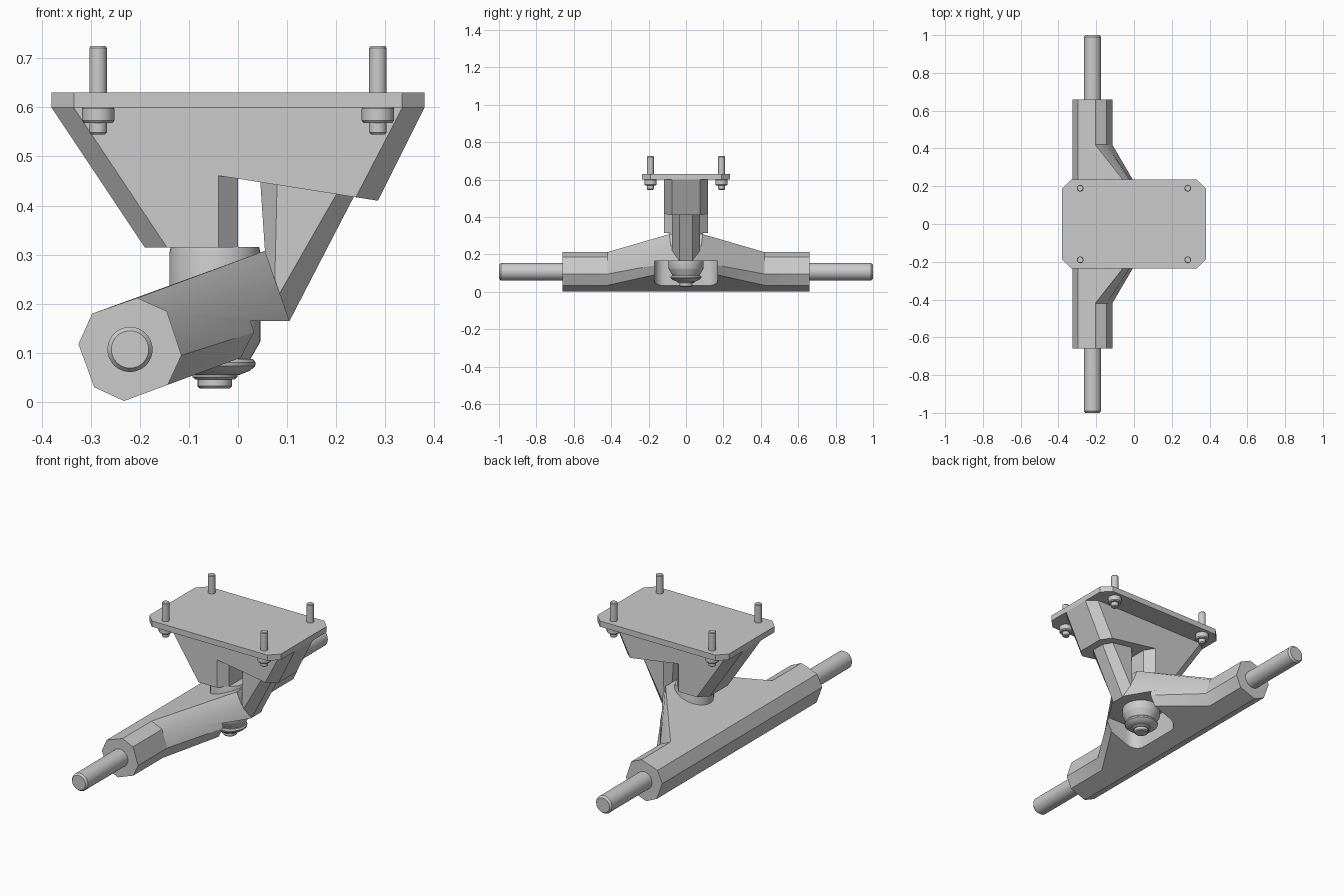
import bpy, bmesh, math
from mathutils import Vector, Matrix

if "Cube" in bpy.data.objects:
    bpy.data.objects.remove(bpy.data.objects["Cube"])

def finish(name, bm, angle=30):
    bmesh.ops.recalc_face_normals(bm, faces=bm.faces[:])
    me = bpy.data.meshes.new(name)
    bm.to_mesh(me)
    bm.free()
    ob = bpy.data.objects.new(name, me)
    bpy.context.collection.objects.link(ob)
    smooth(ob, angle)
    return ob

def smooth(ob, angle):
    bpy.ops.object.select_all(action='DESELECT')
    ob.select_set(True)
    bpy.context.view_layer.objects.active = ob
    bpy.ops.object.shade_smooth_by_angle(angle=math.radians(angle))

def loft(name, sections, angle=25):
    """Skin a list of matching closed sections and cap both ends."""
    bm = bmesh.new()
    rings = [[bm.verts.new(p) for p in s] for s in sections]
    n = len(rings[0])
    for a, b in zip(rings, rings[1:]):
        for i in range(n):
            j = (i + 1) % n
            bm.faces.new((a[i], a[j], b[j], b[i]))
    bm.faces.new(rings[0])
    bm.faces.new(rings[-1])
    return finish(name, bm, angle)

def turned(name, profile, loc, segs=32, rot=None):
    """Closed solid of revolution from (radius, height) pairs."""
    ring = lambda r, z: [Vector((r * math.cos(k * math.tau / segs),
                                 r * math.sin(k * math.tau / segs), z)) for k in range(segs)]
    m = Matrix.Translation(loc) @ (rot or Matrix())
    return loft(name, [[m @ v for v in ring(r, z)] for r, z in profile], 35)

def chamfered_rect(hx, hy, c, z):
    return [(x, y, z) for x, y in ((-hx + c, -hy), (hx - c, -hy), (hx, -hy + c), (hx, hy - c),
                                   (hx - c, hy), (-hx + c, hy), (-hx, hy - c), (-hx, -hy + c))]

# Mounting plate
loft("base_plate", [chamfered_rect(.38, .235, .046, z) for z in (.60, .63)])

# Riser under the plate, with its long corners chamfered
inner = [(-.38, .60), (-.19, .315), (0, .315), (0, .455), (.285, .41), (.38, .60)]
outer = [(-.335, .60), (-.145, .315), (-.04, .315), (-.04, .461), (.24, .417), (.335, .60)]
loft("riser", [[(x, y, z) for x, z in p] for y, p in
               ((-.118, outer), (-.075, inner), (.075, inner), (.118, outer))])

# Mounting bolts and nuts
for x in (-.285, .285):
    for y in (-.19, .19):
        turned("mounting_bolt", [(.014, .545), (.018, .549), (.018, .721), (.015, .725)], (x, y, 0), 20)
        turned("mounting_nut", [(.020, .568), (.029, .568), (.033, .573), (.033, .598), (.030, .601)],
               (x, y, 0), 24)

# Hanger: octagonal ends swelling forward into a central yoke
octo = [(-.325, .118), (-.297, .18), (-.205, .212), (-.145, .185),
        (-.115, .095), (-.143, .035), (-.232, .002), (-.293, .03)]
mid = octo[:2] + [(.055, .308), (.08, .235), (.105, .165), (.07, .114)] + octo[6:]
mid_y = [.06, .06, .09, .08, .045, .06, .06, .06]
sections = []
for s in (-1, 1):
    half = [[(x, s * y, z) for x, z in octo] for y in (.66, .42)]
    half.append([(x, s * y, z) for (x, z), y in zip(mid, mid_y)])
    sections += half if s < 0 else half[::-1]
hanger = loft("hanger", sections)

# Rounded pocket cut around the lower bushing
rounded = []
for sx, sy, a0 in ((1, 1, 0), (-1, 1, 90), (-1, -1, 180), (1, -1, 270)):
    for k in range(7):
        a = math.radians(a0 + k * 15)
        rounded.append((.075 + sx * .165 + .06 * math.cos(a), sy * .108 + .06 * math.sin(a)))
cutter = loft("pocket_cutter", [[(x, y, z) for x, y in rounded] for z in (-.1, .165)])
mod = hanger.modifiers.new("pocket", 'BOOLEAN')
mod.operation = 'DIFFERENCE'
mod.solver = 'EXACT'
mod.object = cutter
bpy.context.view_layer.objects.active = hanger
bpy.ops.object.modifier_apply(modifier="pocket")
bpy.data.objects.remove(cutter, do_unlink=True)
smooth(hanger, 25)

# Pivot arm from the yoke up into the riser
def arm_section(p, q, c):
    p, q = Vector((p[0], 0, p[1])), Vector((q[0], 0, q[1]))
    steps = ((0, -.036), (c, -.075), (1 - c, -.075), (1, -.036),
             (1, .036), (1 - c, .075), (c, .075), (0, .036))
    return [p.lerp(q, t) + Vector((0, y, 0)) for t, y in steps]

loft("pivot_arm", [arm_section((.055, .306), (.105, .165), .4),
                   arm_section((.045, .455), (.238, .422), .18)])

# Axle ends
for s in (-1, 1):
    turned("axle", [(.046, .60), (.046, .99), (.038, 1.0)], (-.22, 0, .107), 32,
           Matrix.Rotation(-s * math.pi / 2, 4, 'X'))

# Bushings, cup washer and kingpin nut
turned("upper_bushing", [(.093, .15), (.093, .303), (.09, .316)], (-.047, 0, 0), 40)
turned("lower_bushing", [(.065, .075), (.091, .12), (.093, .125), (.093, .17)], (-.047, 0, 0), 40)
turned("cup_washer", [(.050, .055), (.072, .064), (.082, .073), (.083, .080), (.078, .087), (.06, .09)],
       (-.047, 0, 0), 40)
turned("kingpin_nut", [(.040, .046), (.046, .051), (.046, .062)], (-.047, 0, 0), 32)
turned("kingpin", [(.030, .027), (.035, .032), (.035, .30)], (-.047, 0, 0), 32)
